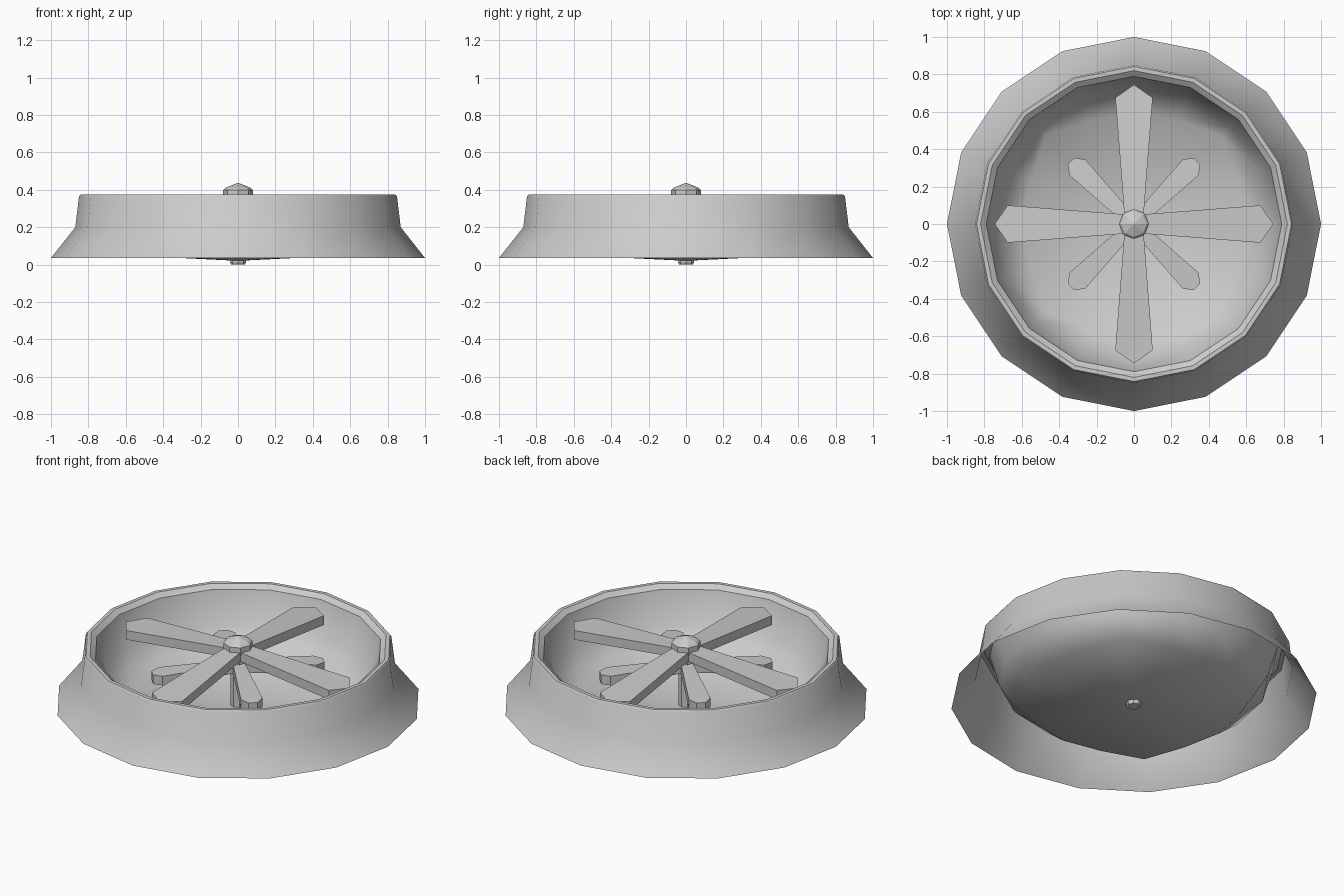
import bpy, bmesh
from math import sin, cos, pi, radians

if "Cube" in bpy.data.objects:
    bpy.data.objects.remove(bpy.data.objects["Cube"])


def finish(bm, name, angle=None):
    bmesh.ops.remove_doubles(bm, verts=bm.verts, dist=1e-5)
    bmesh.ops.recalc_face_normals(bm, faces=bm.faces)
    me = bpy.data.meshes.new(name)
    bm.to_mesh(me)
    bm.free()
    ob = bpy.data.objects.new(name, me)
    bpy.context.collection.objects.link(ob)
    if angle:
        bpy.ops.object.select_all(action='DESELECT')
        ob.select_set(True)
        bpy.context.view_layer.objects.active = ob
        bpy.ops.object.shade_smooth_by_angle(angle=radians(angle))
    return ob


def lathe(name, profile, sides, angle=None):
    """Turn (radius, z) points; a radius may be a function of the step index."""
    bm = bmesh.new()
    rings = []
    for r, z in profile:
        ring = []
        for k in range(sides):
            a = 2 * pi * k / sides
            rad = r(k) if callable(r) else r
            ring.append(bm.verts.new((rad * cos(a), rad * sin(a), z)))
        rings.append(ring)
    for lo, hi in zip(rings, rings[1:]):
        for k in range(sides):
            n = (k + 1) % sides
            bm.faces.new((lo[k], lo[n], hi[n], hi[k]))
    # collapse rings of zero radius into single points
    bmesh.ops.remove_doubles(bm, verts=bm.verts, dist=1e-5)
    bmesh.ops.dissolve_degenerate(bm, edges=bm.edges, dist=1e-5)
    return finish(bm, name, angle)


def blade(name, heading, outline, z_root, z_tip, thick):
    """Flat pointed blade; outline is half of it as (distance, half width)."""
    bm = bmesh.new()
    pts = outline + [(d, -w) for d, w in reversed(outline) if w > 0]
    d0, d1 = outline[0][0], max(d for d, w in outline)
    a = radians(heading)
    verts = []
    for d, w in pts:
        z = z_root + (z_tip - z_root) * (d - d0) / (d1 - d0)
        verts.append(bm.verts.new((d * cos(a) - w * sin(a), d * sin(a) + w * cos(a), z)))
    face = bm.faces.new(verts)
    out = bmesh.ops.extrude_face_region(bm, geom=[face], use_keep_orig=True)
    for v in out['geom']:
        if isinstance(v, bmesh.types.BMVert):
            v.co.z -= thick
    finish(bm, name)


# flared outer skirt with its rim lip
lathe('outer_skirt', [(1.0, .035), (.87, .2), (.85, .365), (.842, .375),
                      (.82, .375), (.79, .352)], 16, 35)

# dish floor: its edge ring reaches further out on the diagonals
edge = (.60, .60, .665, .60)
lathe('dish', [(.79, .352), (.735, .16), (lambda k: edge[k % 4], .05), (0, .02)], 16, 50)

# long upper blades and short lower blades
for i in range(4):
    blade(f'long_blade_{i + 1}', 90 * i,
          [(.03, .05), (.675, .10), (.745, 0)], .37, .32, .055)
    blade(f'short_blade_{i + 1}', 90 * i + 45,
          [(.03, .033), (.428, .06), (.475, .025)], .28, .25, .055)

# centre post and faceted cap
lathe('centre_post', [(0, 0), (.036, 0), (.042, .01), (.042, .36), (0, .36)], 8)
lathe('hub_cap', [(0, .345), (.07, .345), (.08, .355), (.08, .398), (.068, .41), (0, .438)], 8)
